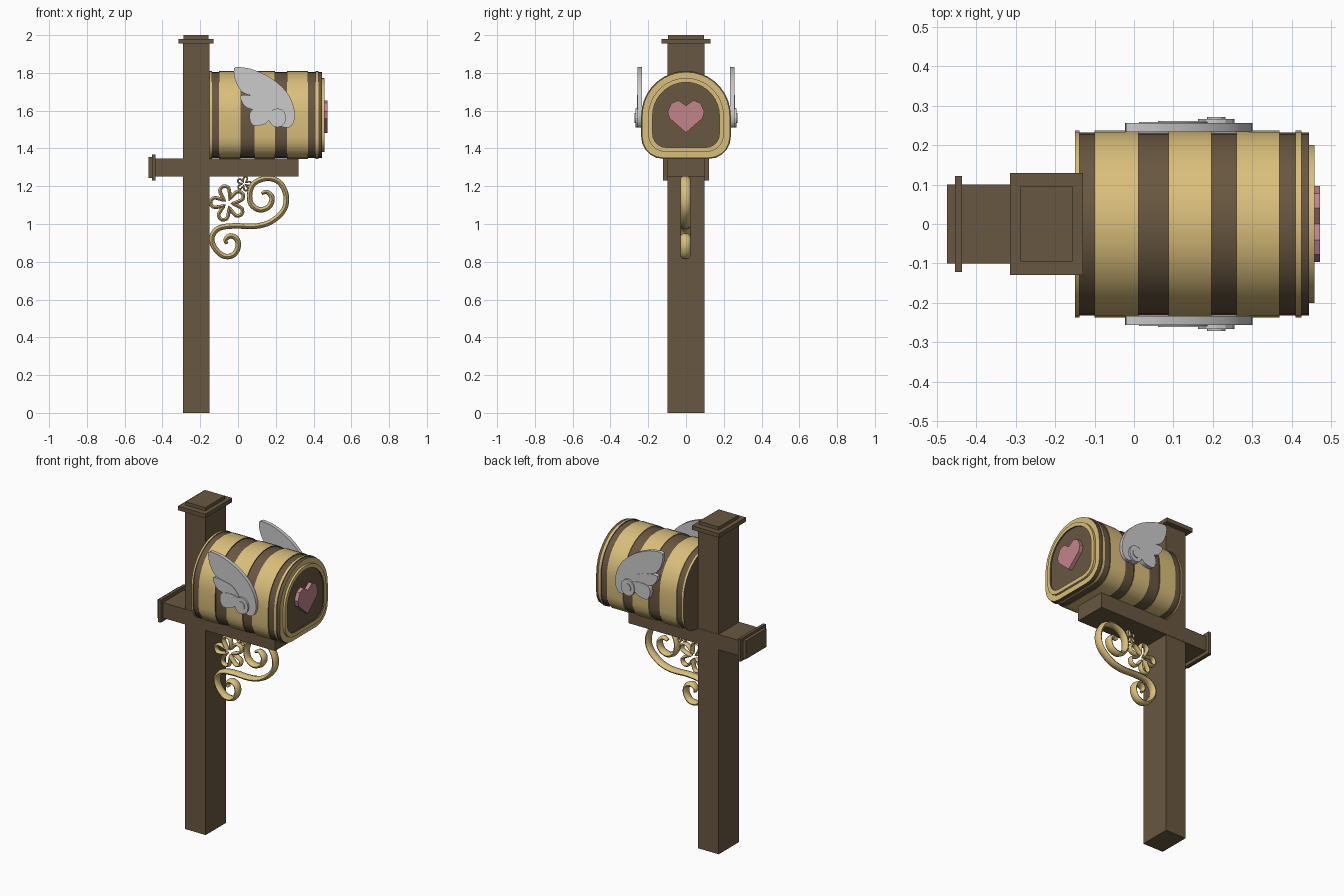
import bpy, bmesh, math
from mathutils import Vector

if "Cube" in bpy.data.objects:
    bpy.data.objects.remove(bpy.data.objects["Cube"])


def material(name, rgb):
    m = bpy.data.materials.new(name)
    m.diffuse_color = (*rgb, 1)
    m.use_nodes = True
    m.node_tree.nodes["Principled BSDF"].inputs["Base Color"].default_value = m.diffuse_color
    return m


WOOD = material("dark_wood", (0.14, 0.095, 0.052))
GOLD = material("honey_gold", (0.70, 0.52, 0.20))
PINK = material("pink", (0.54, 0.23, 0.26))


def finish(name, bm, mats=(), smooth=None):
    bmesh.ops.recalc_face_normals(bm, faces=bm.faces)
    me = bpy.data.meshes.new(name)
    bm.to_mesh(me)
    bm.free()
    for m in mats:
        me.materials.append(m)
    ob = bpy.data.objects.new(name, me)
    bpy.context.collection.objects.link(ob)
    if smooth:
        bpy.context.view_layer.objects.active = ob
        ob.select_set(True)
        bpy.ops.object.shade_smooth_by_angle(angle=math.radians(smooth))
        ob.select_set(False)
    return ob


def box(name, lo, hi):
    bm = bmesh.new()
    bmesh.ops.create_cube(bm, size=1)
    for v in bm.verts:
        v.co = [(a + b) / 2 + c * (b - a) for a, b, c in zip(lo, hi, v.co)]
    return finish(name, bm, [WOOD])


def prism(name, pts, axis, a, b, mats=(), smooth=None):
    """Extrude a 2D outline along x or y between a and b."""
    bm = bmesh.new()
    at = (lambda p, d: (d, p[0], p[1])) if axis == "x" else (lambda p, d: (p[0], d, p[1]))
    f = bm.faces.new([bm.verts.new(at(p, a)) for p in pts])
    new = bmesh.ops.extrude_face_region(bm, geom=[f])["geom"]
    shift = Vector((b - a, 0, 0)) if axis == "x" else Vector((0, b - a, 0))
    bmesh.ops.translate(bm, vec=shift, verts=[g for g in new if isinstance(g, bmesh.types.BMVert)])
    return finish(name, bm, mats, smooth)


def spline(pts, closed, n=4):
    """Catmull-Rom smoothing of a 2D path."""
    P = [Vector(p) for p in pts]
    k, out = len(P), []
    get = (lambda i: P[i % k]) if closed else (lambda i: P[max(0, min(k - 1, i))])
    for i in range(k if closed else k - 1):
        p0, p1, p2, p3 = (get(i + j) for j in (-1, 0, 1, 2))
        for s in range(n):
            t = s / n
            out.append(0.5 * (2 * p1 + (p2 - p0) * t + (2 * p0 - 5 * p1 + 4 * p2 - p3) * t * t
                              + (3 * p1 - p0 - 3 * p2 + p3) * t ** 3))
    return out if closed else out + [P[-1]]


def tube(name, pts, r, closed, stretch=1.8):
    """Round bar along an x-z path, deeper in y than it is wide."""
    cu = bpy.data.curves.new(name + "_path", "CURVE")
    cu.dimensions = "3D"
    cu.bevel_depth, cu.bevel_resolution, cu.use_fill_caps = r, 2, True
    sp = cu.splines.new("POLY")
    sp.points.add(len(pts) - 1)
    for i, (q, p) in enumerate(zip(sp.points, pts)):
        q.co = (p[0], 0, p[1], 1)
        if not closed:
            q.radius = min(1, 0.55 + 0.06 * min(i, len(pts) - 1 - i))
    sp.use_cyclic_u = closed
    tmp = bpy.data.objects.new("tmp", cu)
    bpy.context.collection.objects.link(tmp)
    me = tmp.evaluated_get(bpy.context.evaluated_depsgraph_get()).to_mesh()
    bm = bmesh.new()
    bm.from_mesh(me)
    bpy.data.objects.remove(tmp)
    for v in bm.verts:
        v.co.y = v.co.y * stretch - 0.003
    for f in bm.faces:
        f.material_index = 0
    return finish(name, bm, [GOLD], 50)


def arch(d):
    """Mailbox cross-section (y, z), shrunk inwards by d."""
    w, bot, rc = 0.237 - d, 1.345 + d, 0.115 - 0.7 * d
    pts = [(w * math.cos(math.pi * i / 18), 1.573 + w * math.sin(math.pi * i / 18)) for i in range(19)]
    for cx, a0 in ((rc - w, 180), (w - rc, 270)):
        for i in range(6):
            a = math.radians(a0 + 18 * i)
            pts.append((cx + rc * math.cos(a), bot + rc + rc * math.sin(a)))
    return pts


def loft(name, bands):
    """Stack bands (x0, x1, inset, material index) into one stepped shell."""
    bm = bmesh.new()
    prev = None
    for x0, x1, d, mi in bands:
        for x in (x0, x1):
            ring = [bm.verts.new((x, y, z)) for y, z in arch(d)]
            if prev is None:
                bm.faces.new(ring)
            else:
                n = len(ring)
                for i in range(n):
                    f = bm.faces.new((prev[i], prev[(i + 1) % n], ring[(i + 1) % n], ring[i]))
                    f.material_index = mi
            prev = ring
    bm.faces.new(prev)
    return finish(name, bm, [WOOD, GOLD], 30)


# Post with stepped cap
box("post", (-0.29, -0.098, 0), (-0.15, 0.098, 1.957))
box("post_cap_flange", (-0.315, -0.13, 1.955), (-0.13, 0.13, 1.98))
box("post_cap_top", (-0.288, -0.095, 1.98), (-0.155, 0.095, 2.0))

# Cross beam with end cap
box("beam", (-0.456, -0.1, 1.252), (0.32, 0.1, 1.346))
box("beam_cap_flange", (-0.455, -0.122, 1.231), (-0.437, 0.122, 1.368))
box("beam_cap_end", (-0.475, -0.1, 1.243), (-0.455, 0.1, 1.354))

# Striped mailbox body and door
loft("mailbox_body", [(-0.15, -0.138, 0, 1), (-0.138, -0.1, 0.005, 0), (-0.1, 0.012, 0, 1),
                      (0.012, 0.087, 0.005, 0), (0.087, 0.197, 0, 1), (0.197, 0.26, 0.005, 0),
                      (0.26, 0.37, 0, 1), (0.37, 0.41, 0.005, 0)])
loft("mailbox_door", [(0.41, 0.425, 0, 1), (0.425, 0.445, 0.005, 0), (0.445, 0.458, 0.037, 1),
                      (0.458, 0.4581, 0.06, 1), (0.4581, 0.45, 0.0601, 0)])

# Heart on the door
half = [(0.04, 1.655), (0.077, 1.64), (0.097, 1.595), (0.088, 1.56)]
heart = [(0, 1.627)] + half + [(0, 1.483)] + [(-y, z) for y, z in reversed(half)]
prism("heart", heart, "x", 0.448, 0.473, [PINK])

# Wings: layered feathers and a curl, mirrored on both sides
feathers = {
    "large": ([(-.02, 1.825), (.03, 1.828), (.087, 1.815), (.177, 1.772), (.257, 1.70), (.294, 1.623),
               (.299, 1.554), (.272, 1.512), (.22, 1.52), (.165, 1.565), (.13, 1.66), (.087, 1.675),
               (.024, 1.698), (-.013, 1.756)], 0.256),
    "middle": ([(.013, 1.68), (.087, 1.677), (.15, 1.655), (.19, 1.60), (.165, 1.575),
                (.087, 1.602), (.035, 1.625)], 0.259),
    "small": ([(.071, 1.602), (.124, 1.613), (.185, 1.60), (.19, 1.55), (.16, 1.545), (.14, 1.528),
               (.082, 1.521), (.061, 1.56)], 0.262),
}
for side, s in (("front", -1), ("back", 1)):
    for label, (pts, y) in feathers.items():
        prism(f"{side}_wing_{label}_feather", spline(pts, True, 3), "y", s * 0.234, s * y, (), 35)
    for label, r, y in (("curl", 0.046, 0.267), ("curl_centre", 0.024, 0.272)):
        disc = [(0.209 + r * math.cos(i * math.tau / 12), 1.562 + r * 1.1 * math.sin(i * math.tau / 12))
                for i in range(12)]
        prism(f"{side}_wing_{label}", disc, "y", s * 0.234, s * y)

# Scroll bracket under the beam
scroll = [(-.06, .895), (-.066, .918), (-.04, .937), (-.006, .92), (0, .875), (-.028, .834), (-.08, .832),
          (-.128, .88), (-.137, .935), (-.10, .978), (-.02, .99), (.09, .988), (.175, 1.012), (.243, 1.075),
          (.255, 1.15), (.22, 1.22), (.155, 1.242), (.088, 1.218), (.062, 1.165), (.07, 1.105),
          (.115, 1.075), (.165, 1.093), (.18, 1.14), (.152, 1.17), (.125, 1.16)]
tube("scroll_bracket", spline(scroll, False, 4), 0.0145, False)


# Wire flowers
def flower(name, cx, cz, size, r, turn):
    pts = []
    for p in range(5):
        c = math.radians(turn + 72 * p)
        for u, v in ((.22, -.16), (.55, -.24), (.85, -.25), (1, 0), (.85, .25), (.55, .24), (.22, .16)):
            pts.append((cx + size * (u * math.cos(c) - v * math.sin(c)),
                        cz + size * (u * math.sin(c) + v * math.cos(c))))
    tube(name, spline(pts, True, 2), r, True)


flower("large_flower", -0.053, 1.11, 0.093, 0.0095, 105)
flower("small_flower", 0.032, 1.213, 0.038, 0.0045, 75)
